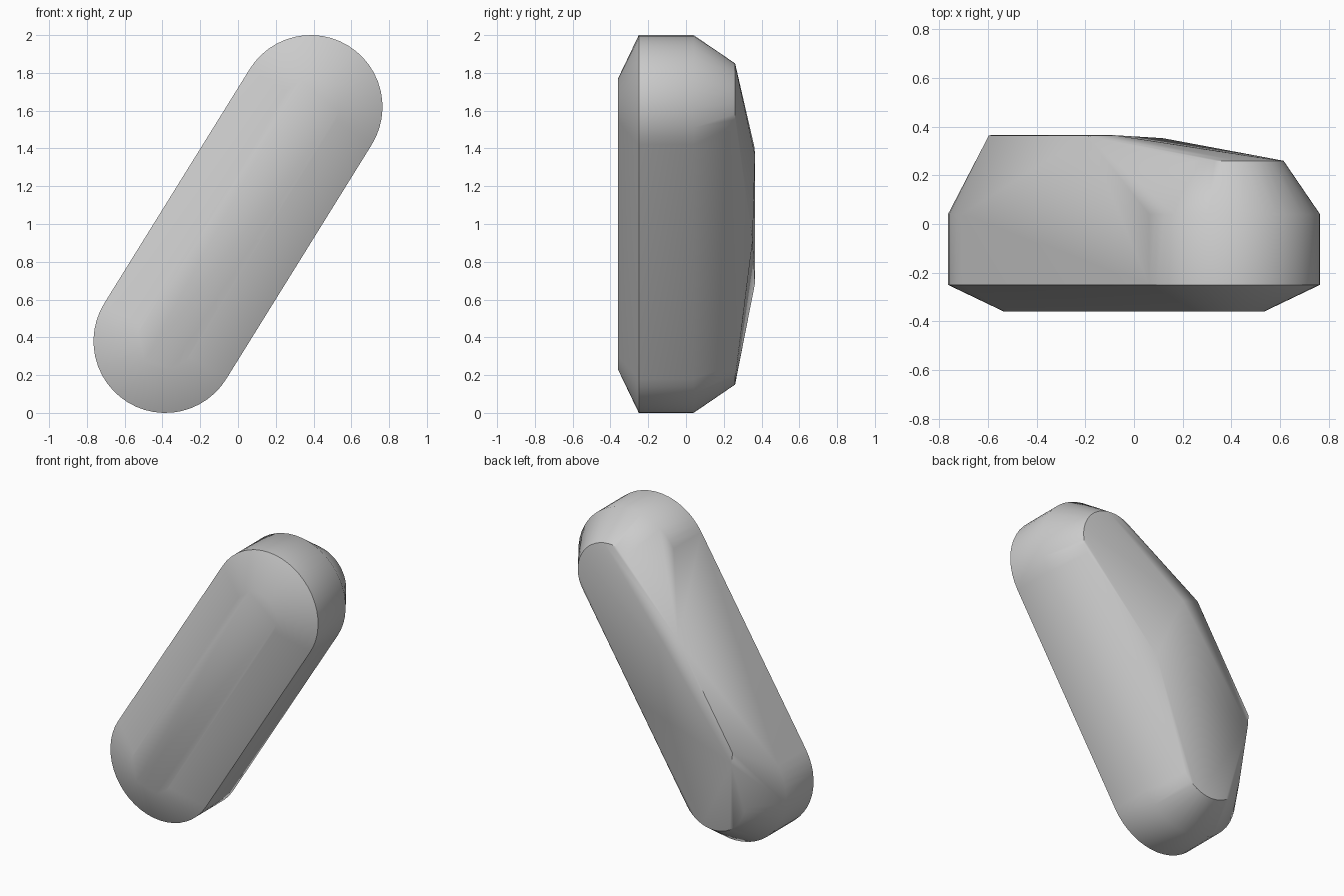
import bpy, bmesh, math
from mathutils import Vector

cube = bpy.data.objects.get("Cube")
if cube:
    bpy.data.objects.remove(cube, do_unlink=True)

HALF = 0.73                                # half distance between the round ends
TILT = math.atan2(0.77, 1.24)
ALONG = Vector((math.sin(TILT), 0, math.cos(TILT)))
ACROSS = Vector((-math.cos(TILT), 0, math.sin(TILT)))
CENTRE = Vector((0, 0, 1))


def place(across, along, depth):
    """Point in the tilted frame of the body."""
    return CENTRE + ACROSS * across + ALONG * along + Vector((0, depth, 0))


def stadium(radius, depth, steps=24):
    """Outline with two semicircular ends."""
    points = []
    for end in (1, -1):
        for i in range(steps + 1):
            a = math.pi * i / steps
            points.append(place(end * radius * math.cos(a),
                                end * (HALF + radius * math.sin(a)), depth))
    return points


# Stacked outlines: front face, straight wall, sloped back rim
points = stadium(0.15, -0.36) + stadium(0.38, -0.25)
points += stadium(0.38, 0.04) + stadium(0.23, 0.26)

# Faceted back: raised edge on the upper wall, inner ridge, low-side peak
points += [place(0.38, 0.24, 0.363), place(0.38, -0.52, 0.363),
           place(0.26, 0.27, 0.365), place(0.335, -0.58, 0.365),
           place(-0.145, -0.01, 0.353)]

bm = bmesh.new()
for p in points:
    bm.verts.new(p)
hull = bmesh.ops.convex_hull(bm, input=bm.verts)
bmesh.ops.delete(bm, geom=[v for v in bm.verts if not v.link_faces], context='VERTS')
bmesh.ops.dissolve_limit(bm, angle_limit=math.radians(0.5),
                         verts=bm.verts, edges=bm.edges)
bmesh.ops.recalc_face_normals(bm, faces=bm.faces)

mesh = bpy.data.meshes.new("capsule_body")
bm.to_mesh(mesh)
bm.free()
body = bpy.data.objects.new("capsule_body", mesh)
bpy.context.collection.objects.link(body)

# Plain grey surface
grey = bpy.data.materials.new("plain_grey")
grey.use_nodes = True
colour = (0.6, 0.6, 0.6, 1)
grey.diffuse_color = colour
grey.node_tree.nodes["Principled BSDF"].inputs["Base Color"].default_value = colour
mesh.materials.append(grey)

bpy.context.view_layer.objects.active = body
body.select_set(True)
bpy.ops.object.shade_smooth_by_angle(angle=math.radians(38))
